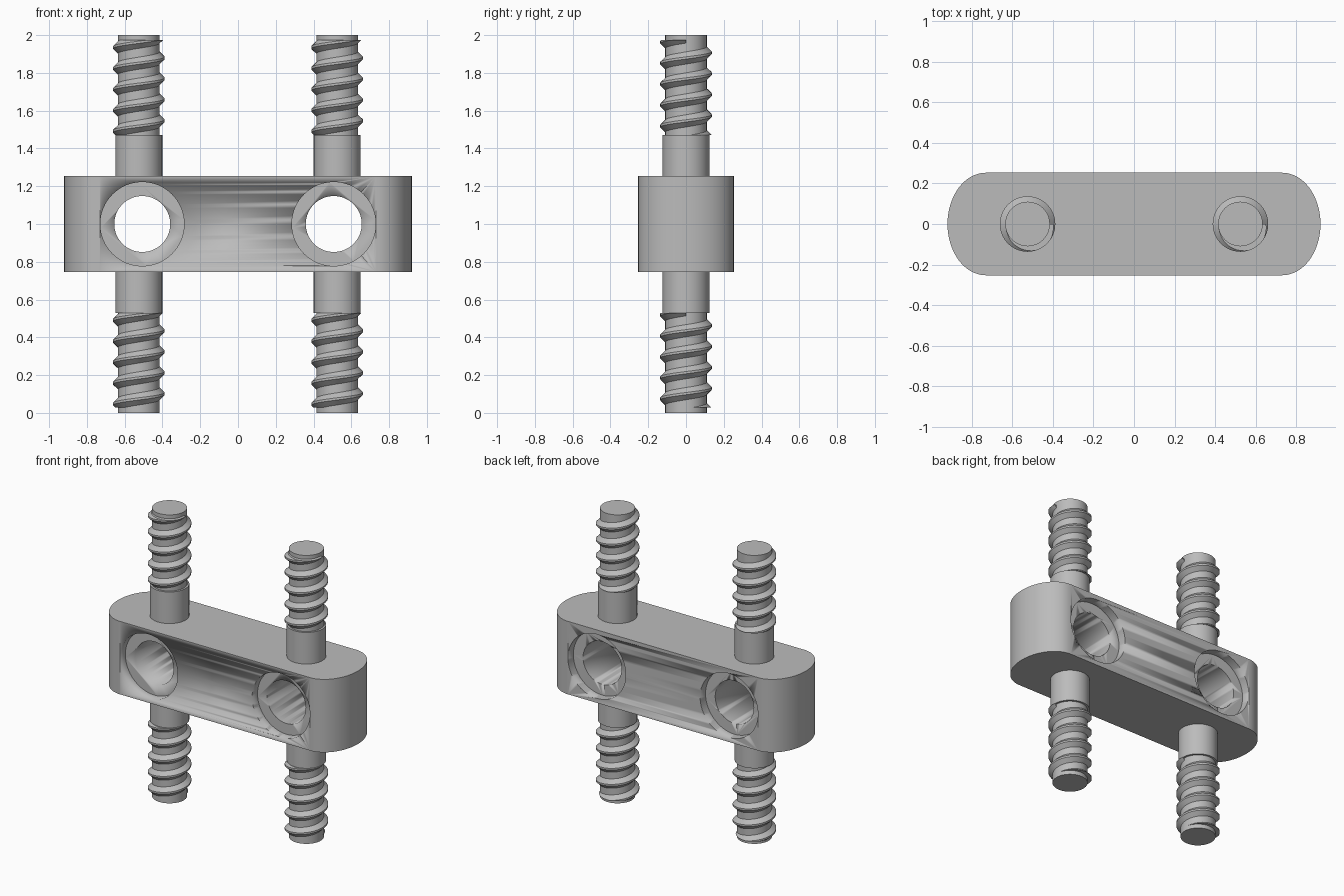
import bpy, bmesh, math
from mathutils import Vector

cube = bpy.data.objects.get("Cube")
if cube:
    bpy.data.objects.remove(cube)

# One plain grey for every part
grey = bpy.data.materials.new("grey")
grey.use_nodes = True
COLOUR = (0.5, 0.5, 0.5, 1)
grey.diffuse_color = COLOUR
grey.node_tree.nodes["Principled BSDF"].inputs["Base Color"].default_value = COLOUR

POST_X, HOLE_X, HOLE_Z = 0.525, 0.507, 1.0
CORE_R, SHAFT_R, CREST_R = 0.11, 0.124, 0.137
PITCH, TURNS, STEPS = 0.111, 5, 40


def add_object(name, bm, smooth=30):
    bmesh.ops.recalc_face_normals(bm, faces=bm.faces)
    mesh = bpy.data.meshes.new(name)
    bm.to_mesh(mesh)
    bm.free()
    obj = bpy.data.objects.new(name, mesh)
    bpy.context.collection.objects.link(obj)
    mesh.materials.append(grey)
    bpy.ops.object.select_all(action='DESELECT')
    obj.select_set(True)
    bpy.context.view_layer.objects.active = obj
    bpy.ops.object.shade_smooth_by_angle(angle=math.radians(smooth))
    return obj


def prism(bm, outline, depth):
    face = bm.faces.new([bm.verts.new(p) for p in outline])
    moved = bmesh.ops.extrude_face_region(bm, geom=[face])["geom"]
    bmesh.ops.translate(bm, vec=depth,
                        verts=[v for v in moved if isinstance(v, bmesh.types.BMVert)])


def rod(name, x, radius, z0, z1):
    bm = bmesh.new()
    prism(bm, [(x + radius * math.cos(a), radius * math.sin(a), z0)
               for a in (math.tau * i / 48 for i in range(48))], (0, 0, z1 - z0))
    return add_object(name, bm)


def thread(name, x, z0, z1):
    # V section swept along a right-handed helix, trimmed flat at both ends
    section = [(0.1, -0.042), (CREST_R, -0.006), (CREST_R, 0.006), (0.1, 0.042)]
    bm = bmesh.new()
    rings = []
    for i in range(TURNS * STEPS + 1):
        a = math.tau * i / STEPS
        z = z0 - 0.037 + PITCH * i / STEPS
        rings.append([bm.verts.new((x + r * math.cos(a), r * math.sin(a), z + dz))
                      for r, dz in section])
    for p, q in zip(rings, rings[1:]):
        for k in range(4):
            n = (k + 1) % 4
            bm.faces.new((p[k], p[n], q[n], q[k]))
    bm.faces.new(rings[0])
    bm.faces.new(rings[-1])
    for height, normal in ((z0, (0, 0, -1)), (z1, (0, 0, 1))):
        bmesh.ops.bisect_plane(bm, geom=bm.verts[:] + bm.edges[:] + bm.faces[:],
                               plane_co=(0, 0, height), plane_no=normal, clear_outer=True)
        rim = [e for e in bm.edges if e.is_boundary]
        bmesh.ops.holes_fill(bm, edges=rim, sides=0)
    return add_object(name, bm)


# Block with rounded ends
bm = bmesh.new()
outline = []
for side in (1, -1):
    for i in range(33):
        a = math.pi * (i / 32 - 0.5)
        outline.append((side * (0.73 + 0.19 * math.cos(a)), side * 0.253 * math.sin(a), 0.747))
prism(bm, outline, (0, 0, 0.506))
block = add_object("block", bm)


# Through holes with a shallow counterbore on each face
def bore(name, x, y, radius, depth):
    bm = bmesh.new()
    prism(bm, [(x + radius * math.cos(a), y - depth / 2, HOLE_Z + radius * math.sin(a))
               for a in (math.tau * i / 64 for i in range(64))], Vector((0, depth, 0)))
    cutter = add_object(name, bm)
    cutter.hide_render = True
    mod = block.modifiers.new(name, 'BOOLEAN')
    mod.operation, mod.solver, mod.object = 'DIFFERENCE', 'EXACT', cutter
    bpy.context.view_layer.objects.active = block
    bpy.ops.object.modifier_apply(modifier=name)
    bpy.data.objects.remove(cutter)


for x in (-HOLE_X, HOLE_X):
    bore("hole_cutter", x, 0, 0.148, 1)
    for y in (-0.253, 0.253):
        bore("counterbore_cutter", x, y, 0.222, 0.12)

# Posts: plain collar against the block, then a threaded tip
for side, x in (("right", -POST_X), ("left", POST_X)):
    rod(side + "_lower_collar", x, SHAFT_R, 0.53, 0.76)
    rod(side + "_upper_collar", x, SHAFT_R, 1.24, 1.472)
    rod(side + "_lower_core", x, CORE_R, 0, 0.54)
    rod(side + "_upper_core", x, CORE_R, 1.46, 2)
    thread(side + "_lower_thread", x, 0.028, 0.53)
    thread(side + "_upper_thread", x, 1.472, 1.974)
